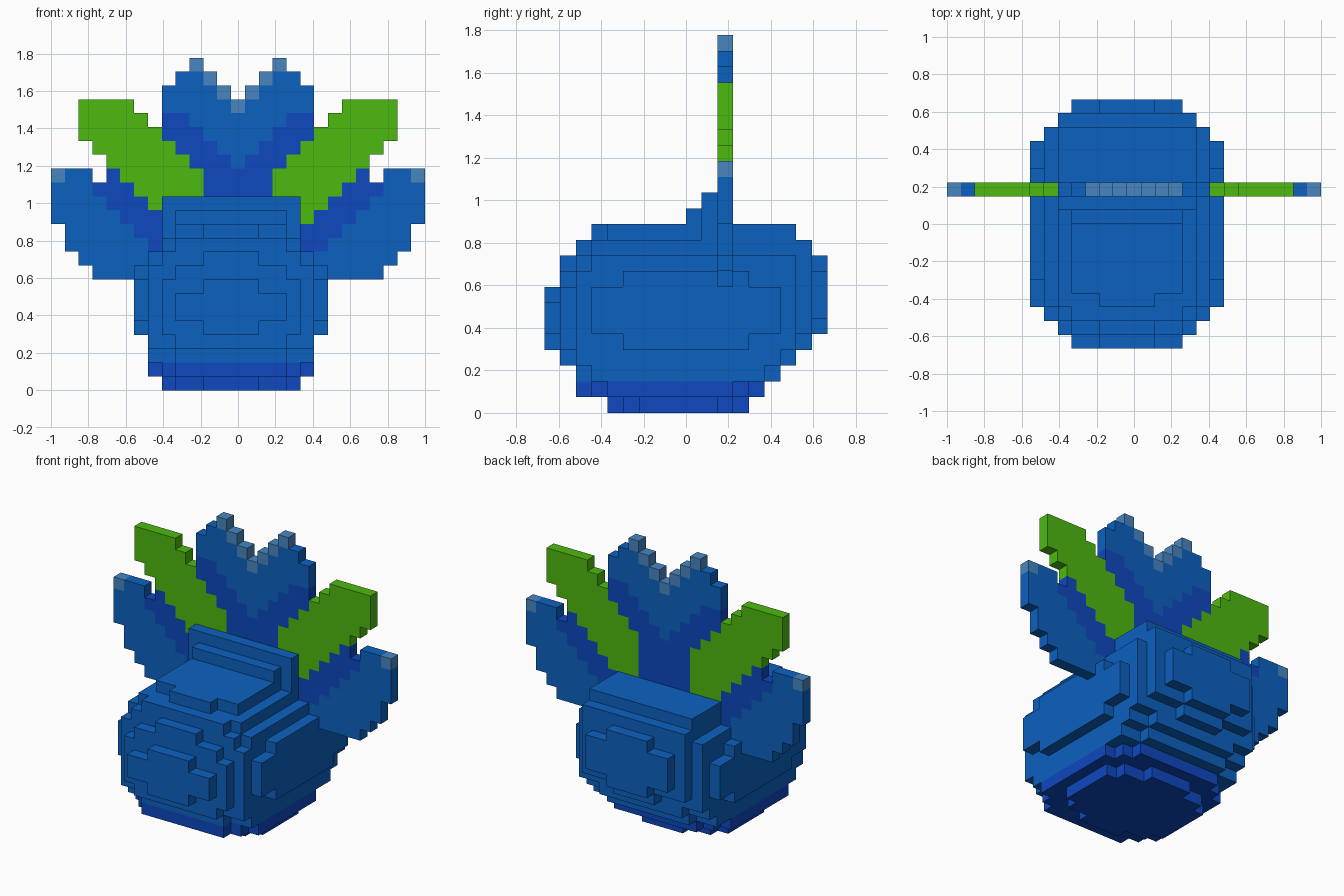
import bpy, bmesh, math
from mathutils import Vector

cube = bpy.data.objects.get("Cube")
if cube:
    bpy.data.objects.remove(cube, do_unlink=True)

V = 2 / 27                       # block size
DEPTH, FAN_ROW = 18, 11          # blocks along y, row holding the fan


def material(name, rgb):
    m = bpy.data.materials.new(name)
    m.use_nodes = True
    m.diffuse_color = (*rgb, 1)
    m.node_tree.nodes["Principled BSDF"].inputs["Base Color"].default_value = (*rgb, 1)
    return m


MATS = [material("blue", (0.0036, 0.12, 0.53)),
        material("deep_blue", (0.0044, 0.065, 0.52)),
        material("green", (0.076, 0.49, 0.005)),
        material("pale_blue", (0.065, 0.24, 0.53))]
BLUE, DEEP, GREEN, PALE = range(4)


def build_blocks(name, cells):
    """Skin a {(i, j, k): material} block set with its outer faces only."""
    bm = bmesh.new()
    corners = {}

    def vert(p):
        if p not in corners:
            corners[p] = bm.verts.new(((p[0] * V - 1), (p[1] - DEPTH / 2) * V, p[2] * V))
        return corners[p]

    for cell, mat in cells.items():
        for axis in range(3):
            u, w = (axis + 1) % 3, (axis + 2) % 3
            for side in (0, 1):
                near = list(cell)
                near[axis] += 2 * side - 1
                if tuple(near) in cells:
                    continue
                ring = []
                for a, b in ((0, 0), (1, 0), (1, 1), (0, 1)):
                    p = list(cell)
                    p[axis] += side
                    p[u] += a
                    p[w] += b
                    ring.append(vert(tuple(p)))
                face = bm.faces.new(ring if side else ring[::-1])
                face.material_index = mat
    # merge flat areas of one colour
    bmesh.ops.dissolve_limit(bm, angle_limit=math.radians(1), verts=bm.verts[:],
                             edges=bm.edges[:], delimit={'MATERIAL'})
    mesh = bpy.data.meshes.new(name)
    bm.to_mesh(mesh)
    bm.free()
    for m in MATS:
        mesh.materials.append(m)
    obj = bpy.data.objects.new(name, mesh)
    bpy.context.collection.objects.link(obj)
    return obj


# Rounded body: per layer, overlapping slabs (half width, front, back)
LAYERS = [
    [(2, 4, 13), (4, 5, 12), (5, 6, 11)],
    [(4, 2, 14), (5, 3, 13), (6, 4, 12)],
    [(4, 2, 15), (6, 3, 14)],
    [(4, 1, 16), (6, 2, 15)],
    [(2, 0, 17), (5, 1, 16), (6, 2, 16), (7, 5, 13)],
    [(4, 0, 17), (2, 0, 18), (5, 1, 17), (6, 2, 16), (7, 3, 15)],
    [(4, 0, 18), (5, 1, 17), (6, 2, 16), (7, 3, 15)],
    [(2, 0, 18), (4, 9, 18), (5, 1, 17), (6, 2, 16), (7, 3, 15)],
    [(4, 1, 18), (5, 2, 17), (6, 2, 16), (7, 5, 13)],
    [(2, 1, 18), (5, 2, 17), (6, 3, 16)],
    [(4, 2, 17), (5, 3, 17)],
    [(2, 3, 12), (4, 4, 12), (5, 10, 16)],
    [(4, 9, 11), (5, 10, 11)],
    [(5, 10, 11)],
]
body = {}
for k, slabs in enumerate(LAYERS):
    for half, front, back in slabs:
        for i in range(13 - half, 13 + half):
            for j in range(front, back):
                body[i, j, k] = DEEP if k < 2 else BLUE
build_blocks("body", body)


# Feather fan, mirrored about its middle column (c = columns from middle)
def outer_feather(c, k):
    if k > 15 or c > min(k + 2, 13) or (k == 11 and c > 12):
        return None
    if k == 15 and c == 10:
        return None
    if k == 15 and c == 13:
        return PALE
    return BLUE if c >= min(k - 3, 11) else DEEP


def green_feather(c, k):
    inside = 12 <= k <= 20 and max(3, k - 12) <= c <= min(k - 7, 11)
    return GREEN if inside else None


def middle_feather(c, k):
    if k < 8 or c > min(5, 26 - k) or c < k - 20:
        return None
    if k >= 20 and c == k - 20:
        return PALE
    return BLUE if k >= 16 + min(c, 4) else DEEP


fan = {}
for k in range(8, 24):
    for c in range(14):
        for feather in (green_feather, middle_feather, outer_feather):
            colour = feather(c, k)
            if colour is not None:
                for i in (13 - c, 13 + c):
                    if (i, FAN_ROW, k) not in body:
                        fan[i, FAN_ROW, k] = colour
                break
build_blocks("feather_fan", fan)
